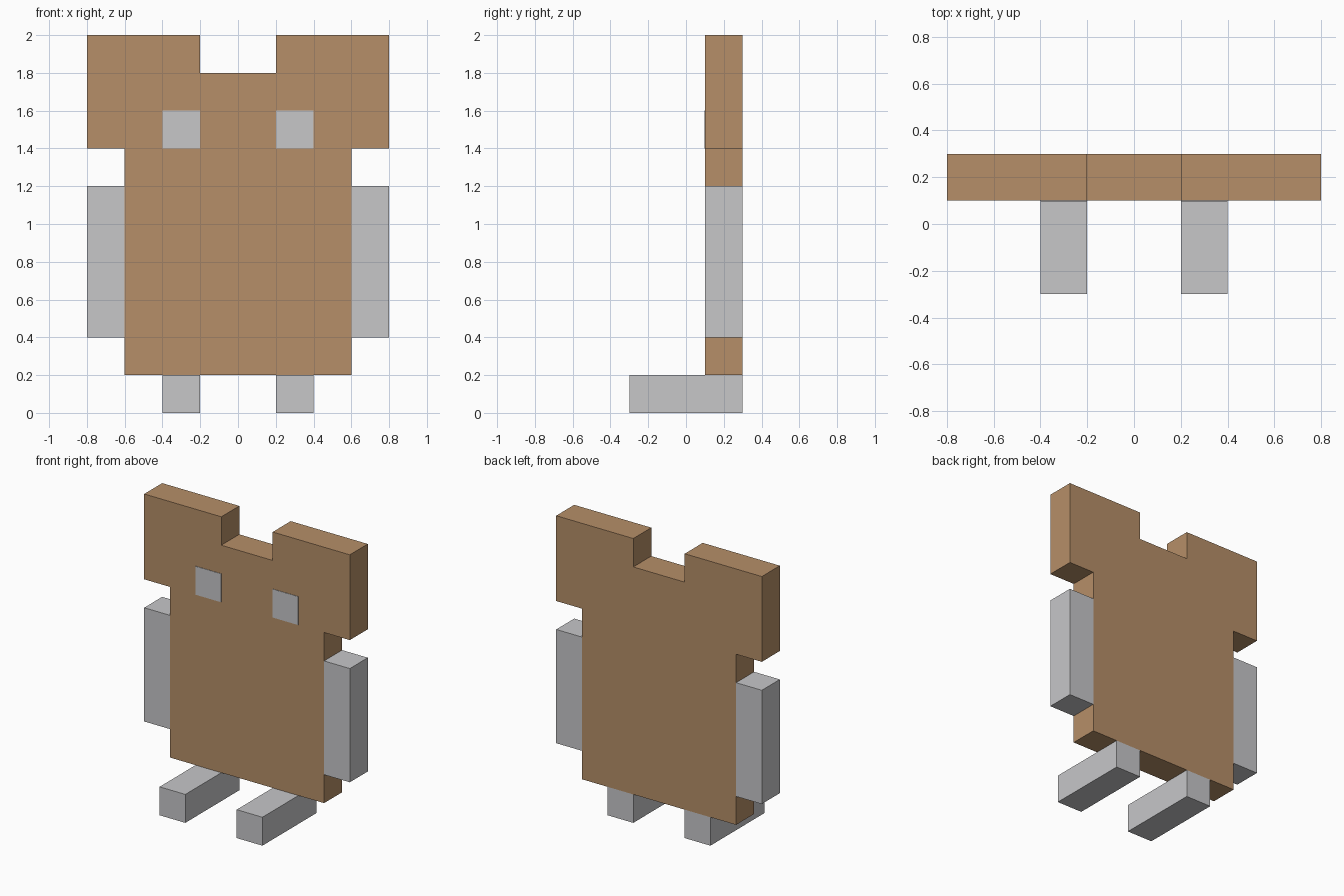
import bpy, bmesh

if "Cube" in bpy.data.objects:
    bpy.data.objects.remove(bpy.data.objects["Cube"])


def srgb(*rgb):
    return [((c / 255 + 0.055) / 1.055) ** 2.4 for c in rgb] + [1.0]


def material(name, colour):
    mat = bpy.data.materials.new(name)
    mat.diffuse_color = colour
    mat.use_nodes = True
    mat.node_tree.nodes["Principled BSDF"].inputs["Base Color"].default_value = mat.diffuse_color
    return mat


brown = material("warm_brown", srgb(182, 143, 104))
grey = material("light_grey", srgb(199, 199, 201))


def add_object(name, bm, mat):
    bmesh.ops.recalc_face_normals(bm, faces=bm.faces)
    mesh = bpy.data.meshes.new(name)
    bm.to_mesh(mesh)
    bm.free()
    mesh.materials.append(mat)
    obj = bpy.data.objects.new(name, mesh)
    bpy.context.collection.objects.link(obj)
    return obj


def slab(name, outline, y0, y1, mat):
    """Extrude an x-z outline from y0 to y1."""
    bm = bmesh.new()
    face = bm.faces.new([bm.verts.new((x, y0, z)) for x, z in outline])
    ext = bmesh.ops.extrude_face_region(bm, geom=[face])
    moved = [v for v in ext["geom"] if isinstance(v, bmesh.types.BMVert)]
    bmesh.ops.translate(bm, verts=moved, vec=(0, y1 - y0, 0))
    return add_object(name, bm, mat)


def box(name, x0, x1, y0, y1, z0, z1, mat):
    return slab(name, [(x0, z0), (x1, z0), (x1, z1), (x0, z1)], y0, y1, mat)


# Flat body with wide head and two square ears, half outline mirrored
half = [(0.6, 0.2), (0.6, 1.4), (0.8, 1.4), (0.8, 2.0), (0.2, 2.0), (0.2, 1.8)]
slab("body", half + [(-x, z) for x, z in reversed(half)], 0.1, 0.3, brown)

# Paired arms, feet and thin eye plates
for side, s in (("left", -1), ("right", 1)):
    box(side + "_arm", 0.6 * s, 0.8 * s, 0.1, 0.3, 0.4, 1.2, grey)
    box(side + "_foot", 0.2 * s, 0.4 * s, -0.3, 0.3, 0.0, 0.2, grey)
    box(side + "_eye", 0.2 * s, 0.4 * s, 0.097, 0.1, 1.4, 1.6, grey)
